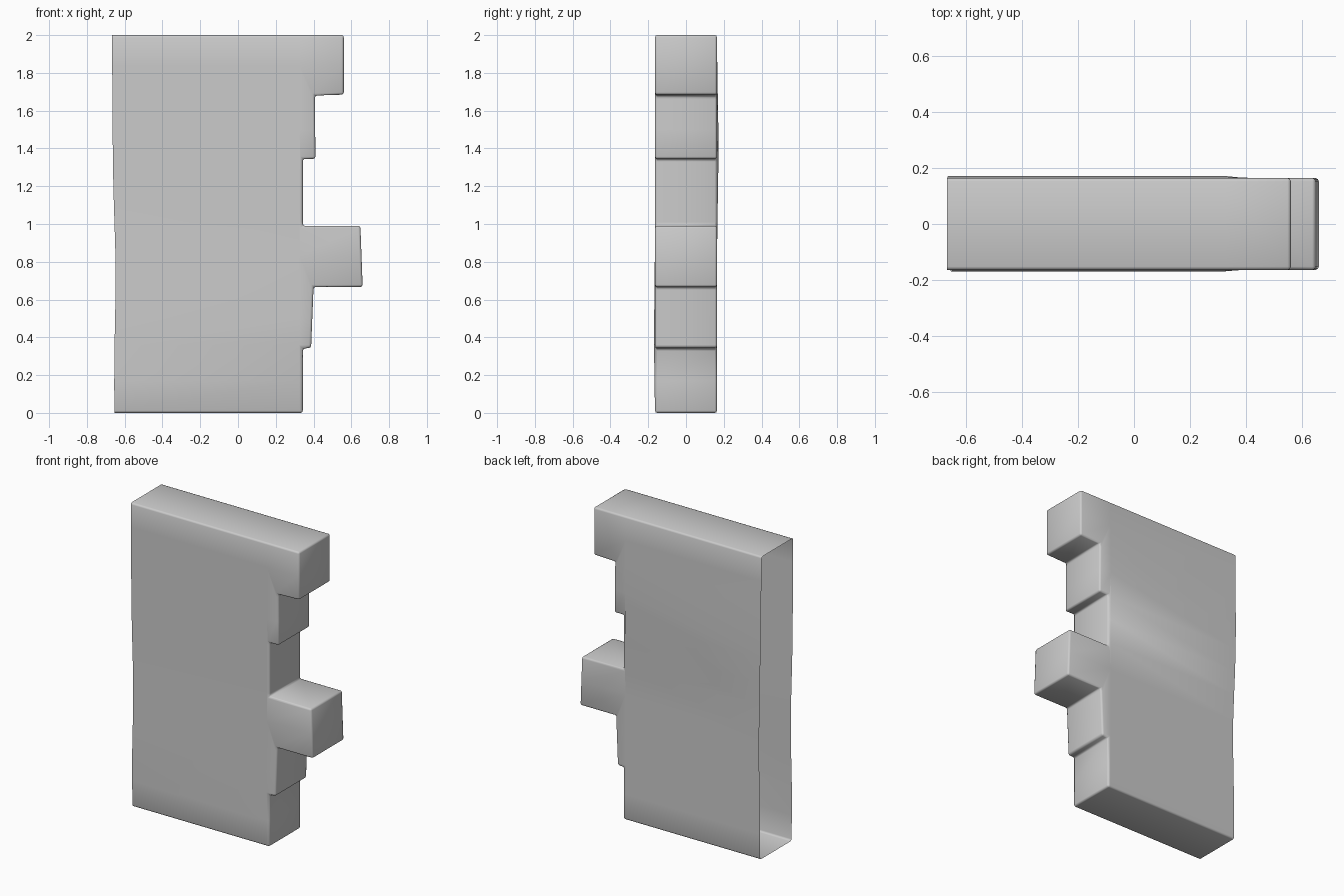
import bpy, bmesh, math

if "Cube" in bpy.data.objects:
    bpy.data.objects.remove(bpy.data.objects["Cube"])

# Front outline (x, z): plain left end, stepped bricks down the right side
outline = [(-0.655, 0), (0.343, 0), (0.343, 0.34), (0.387, 0.345), (0.40, 0.667),
           (0.66, 0.667), (0.648, 0.99), (0.343, 0.99), (0.343, 1.345), (0.41, 1.345),
           (0.407, 1.68), (0.56, 1.685), (0.56, 2.0), (-0.667, 2.0)]
HALF = 0.164

bm = bmesh.new()
front = bm.faces.new([bm.verts.new((x, -HALF, z)) for x, z in outline])
ext = bmesh.ops.extrude_face_region(bm, geom=[front], use_keep_orig=True)
new = [g for g in ext["geom"] if isinstance(g, bmesh.types.BMVert)]
bmesh.ops.translate(bm, verts=new, vec=(0, 2 * HALF, 0))
bmesh.ops.recalc_face_normals(bm, faces=bm.faces)

# Open left end: the wall is a hollow shell
end = [f for f in bm.faces if all(v.co.x < -0.6 for v in f.verts)]
bmesh.ops.delete(bm, geom=end, context='FACES_ONLY')

# Worn brick edges
sharp = [e for e in bm.edges if len(e.link_faces) == 2 and e.calc_face_angle() > 0.5]
bmesh.ops.bevel(bm, geom=sharp, offset=0.012, segments=2, profile=0.5, affect='EDGES')

# Cut into courses so that the broad faces can undulate gently
def cut(co, no):
    bmesh.ops.bisect_plane(bm, geom=bm.verts[:] + bm.edges[:] + bm.faces[:],
                           plane_co=co, plane_no=no, dist=1e-5)

for z in (0.17, 0.36, 0.5, 0.65, 0.83, 1.01, 1.17, 1.33, 1.5, 1.66, 1.84):
    cut((0, 0, z), (0, 0, 1))
cut((0.325, 0, 0), (1, 0, 0))

for v in bm.verts:
    x, y, z = v.co
    if abs(y) > HALF - 0.002 and x < 0.33 and 0.05 < z < 1.95:
        if y > 0:
            v.co.y += 0.008 * math.exp(-((z - 1.4) / 0.35) ** 2)
        else:
            v.co.y -= 0.005 * math.exp(-((z - 0.4) / 0.35) ** 2)
    if x < -0.6:
        v.co.x += 0.012 * math.exp(-((z - 0.75) / 0.35) ** 2)

bmesh.ops.recalc_face_normals(bm, faces=bm.faces)
mesh = bpy.data.meshes.new("wall_end")
bm.to_mesh(mesh)
bm.free()
wall = bpy.data.objects.new("wall_end", mesh)
bpy.context.collection.objects.link(wall)
bpy.context.view_layer.objects.active = wall
wall.select_set(True)
bpy.ops.object.shade_smooth_by_angle(angle=math.radians(60))
